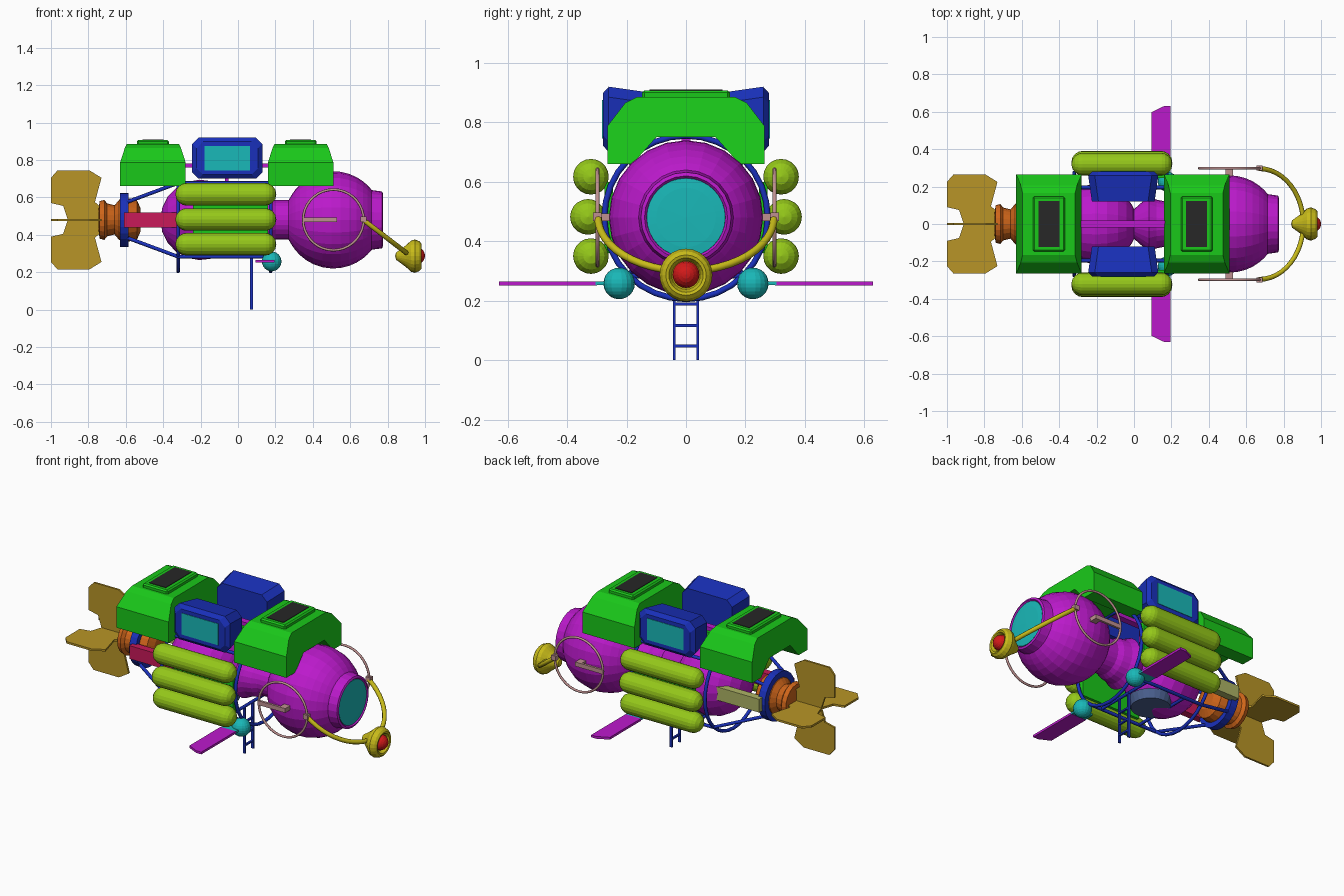
import bpy, bmesh
from math import sin, cos, pi, sqrt, radians
from mathutils import Vector

if "Cube" in bpy.data.objects:
    bpy.data.objects.remove(bpy.data.objects["Cube"])

CZ = 0.48  # height of the hull axis
COL = dict(purple=(.50, .01, .60, 1), green=(.01, .58, .01, 1), blue=(.01, .03, .50, 1),
           lime=(.30, .58, .01, 1), teal=(.01, .48, .48, 1), gold=(.48, .30, .02, 1),
           orange=(.62, .13, .01, 1), yellow=(.58, .50, .01, 1), red=(.65, .01, .01, 1),
           mauve=(.52, .28, .28, 1), crimson=(.58, .01, .10, 1), olive=(.42, .45, .13, 1),
           dark=(.02, .02, .02, 1), slate=(.07, .12, .28, 1))
MATS = {}
for k, c in COL.items():
    MATS[k] = bpy.data.materials.new(k)
    MATS[k].diffuse_color = c


def finish(name, bm, mat):
    bmesh.ops.remove_doubles(bm, verts=bm.verts, dist=1e-5)
    bmesh.ops.recalc_face_normals(bm, faces=bm.faces)
    me = bpy.data.meshes.new(name)
    bm.to_mesh(me)
    bm.free()
    me.materials.append(MATS[mat])
    ob = bpy.data.objects.new(name, me)
    bpy.context.collection.objects.link(ob)
    return ob


def loft(name, loops, mat, cap=True):
    """Skin a list of equal-length point loops."""
    bm = bmesh.new()
    rows = [[bm.verts.new(p) for p in lp] for lp in loops]
    n = len(rows[0])
    for a, b in zip(rows, rows[1:]):
        for i in range(n):
            bm.faces.new((a[i], a[(i + 1) % n], b[(i + 1) % n], b[i]))
    if cap:
        bm.faces.new(rows[0])
        bm.faces.new(rows[-1])
    return finish(name, bm, mat)


def lathe(name, prof, mat, y=0, z=CZ, n=24):
    """Revolve an (x, radius) profile about a line parallel to x."""
    loops = [[(x, y + max(r, 1e-7) * cos(2 * pi * i / n), z + max(r, 1e-7) * sin(2 * pi * i / n))
              for i in range(n)] for x, r in prof]
    return loft(name, loops, mat, cap=prof[0][1] > 0 and prof[-1][1] > 0)


def arc(cx, r, x0, x1, steps):
    """Sphere outline samples between two x positions."""
    out = []
    for i in range(steps + 1):
        x = x0 + (x1 - x0) * (1 - cos(pi * i / steps)) / 2
        out.append((x, sqrt(max(r * r - (x - cx) ** 2, 0))))
    return out


def box(name, lo, hi, mat, bevel=0):
    bm = bmesh.new()
    bmesh.ops.create_cube(bm, size=1)
    for v in bm.verts:
        v.co = Vector([(lo[i] + hi[i]) / 2 + v.co[i] * (hi[i] - lo[i]) for i in range(3)])
    if bevel:
        bmesh.ops.bevel(bm, geom=bm.edges[:], offset=bevel, segments=1, affect='EDGES')
    return finish(name, bm, mat)


def prism(name, pts, d, mat):
    d = Vector(d)
    return loft(name, [[Vector(p) - d / 2 for p in pts], [Vector(p) + d / 2 for p in pts]], mat)


def tube(name, pts, r, mat, closed=False):
    cu = bpy.data.curves.new(name, 'CURVE')
    cu.dimensions = '3D'
    cu.bevel_depth, cu.bevel_resolution, cu.use_fill_caps = r, 2, True
    sp = cu.splines.new('POLY')
    sp.points.add(len(pts) - 1)
    for p, q in zip(sp.points, pts):
        p.co = (*q, 1)
    sp.use_cyclic_u = closed
    cu.materials.append(MATS[mat])
    ob = bpy.data.objects.new(name, cu)
    bpy.context.collection.objects.link(ob)
    return ob


# pressure hull: rear sphere, neck, cockpit sphere and window collar
hull = arc(-.20, .215, -.415, .0, 10) + [(.08, .15), (.12, .13), (.17, .12), (.2, .105), (.27, .105)]
hull += arc(.51, .26, .285, .715, 14) + [(.725, .158), (.77, .152), (.775, .14), (.765, .132), (.765, 0)]
lathe('hull', hull, 'purple')
lathe('cockpit_window', [(.755, .134), (.77, .132), (.773, .1), (.775, 0)], 'teal', n=32)
lathe('belly_window', [(-.2, .0), (-.2, .01), (-.199, 0)], 'slate')
bm = bmesh.new()
bmesh.ops.create_cone(bm, cap_ends=True, segments=24, radius1=.11, radius2=.13, depth=.05)
bmesh.ops.translate(bm, verts=bm.verts, vec=(-.12, 0, .30))
finish('belly_hatch', bm, 'slate')

# saddle-shaped green float packs with vents
for nm, cx in (('rear', -.455), ('front', .335)):
    sec = [(-.265, .66), (-.265, .787), (-.205, .865), (-.165, .885)]
    sec += [(-y, z) for y, z in reversed(sec)]
    sec += [(.18, .66), (.10, .75), (-.10, .75), (-.18, .66)]
    loops = []
    for dx, f in ((-.175, 0), (-.14, 1), (.14, 1), (.175, 0)):
        # end sections are pulled in at the top to make the sloped ends
        loops.append([(cx + (dx if f else dx * (1 - .2 * max(0, (z - .815) / .07))),
                       y, z) if z > .66 else (cx + dx, y, z) for y, z in sec])
    loft(nm + '_float_pack', loops, 'green')
    box(nm + '_vent_rim', (cx - .085, -.148, .875), (cx + .085, .148, .908), 'green', .008)
    box(nm + '_vent', (cx - .056, -.123, .89), (cx + .056, .123, .911), 'dark')

# spine beam between the float packs
box('spine_beam', (-.29, -.02, .76), (.17, .02, .782), 'purple')
box('spine_post', (-.07, -.015, .66), (-.05, .015, .77), 'purple')

# drive pod
lathe('drive_pod', [(-.745, .06), (-.74, .1), (-.715, .107), (-.70, .088), (-.66, .078),
                    (-.635, .108), (-.58, .115), (-.54, .105), (-.52, .06)], 'orange', n=20)

# four tail fins
fin = [(-.72, 0), (-.735, .07), (-.765, .095), (-.73, .225), (-.795, .265), (-.965, .265),
       (-1, .225), (-1, .09), (-.935, .075), (-.91, 0)]
for i in range(4):
    c, s = cos(i * pi / 2), sin(i * pi / 2)
    prism(f'tail_fin_{i}', [(x, r * c, CZ + r * s) for x, r in fin], (0, -.012 * s, .012 * c), 'gold')

# tube frame: hoops, rear collar and longerons
for nm, x in (('rear', -.32), ('front', .175)):
    tube(nm + '_hoop', [(x, .275 * cos(a * pi / 16), CZ + .275 * sin(a * pi / 16))
                        for a in range(32)], .01, 'blue', True)
lathe('rear_collar', [(-.63, .115), (-.63, .145), (-.585, .145), (-.585, .115), (-.63, .115)],
      'blue', n=24).data.validate()
for sy in (-1, 1):
    for sz in (-1, 1):
        tube('longeron', [(-.6, sy * .093, CZ + sz * .093), (-.32, sy * .195, CZ + sz * .197),
                          (.175, sy * .195, CZ + sz * .197)], .010, 'blue')
for x in (-.2, .07):
    tube('cross_bar', [(x, -.195, .283), (x, .195, .283)], .009, 'blue')

# ladder
for y in (-.04, .04):
    box('ladder_rail', (.063, y - .004, 0), (.079, y + .004, .285), 'blue')
for z in (.047, .117, .188):
    box('ladder_rung', (.065, -.04, z - .005), (.077, .04, z + .005), 'blue')

# parts mirrored on both sides
for side, s in (('right', -1), ('left', 1)):
    def sbox(name, lo, hi, mat, bevel=0):
        a, b = sorted((s * lo[1], s * hi[1]))
        return box(f'{side}_{name}', (lo[0], a, lo[2]), (hi[0], b, hi[2]), mat, bevel)

    # light housing with screen on the outer side
    loops = []
    for y, k in ((.12, .02), (.26, 0), (.28, .022)):
        x0, x1, z0, z1, c = -.245 + k, .13 - k, .70 + k, .92 - k, .035
        loops.append([(x, s * y, z) for x, z in
                      ((x0 + c, z0), (x1 - c, z0), (x1, z0 + c), (x1, z1 - c),
                       (x1 - c, z1), (x0 + c, z1), (x0, z1 - c), (x0, z0 + c))])
    loft(side + '_light_housing', loops, 'blue')
    sbox('light_screen', (-.18, .27, .745), (.065, .283, .875), 'teal')

    # gas tanks and their green backing rack
    for i, (y, z) in enumerate(((.32, .617), (.33, .482), (.32, .35))):
        prof = arc(-.275, .06, -.335, -.275, 5) + arc(.145, .06, .145, .205, 5)
        lathe(f'{side}_tank_{i}', prof, 'lime', y=s * y, z=z, n=20)
    sbox('tank_rack', (-.24, .245, .36), (.16, .275, .60), 'green')

    # battery bar beside the drive pod
    sbox('battery_bar', (-.61, .125, .44), (-.22, .17, .52), 'crimson' if s < 0 else 'olive')

    # steering plane on a ball joint
    bm = bmesh.new()
    bmesh.ops.create_uvsphere(bm, u_segments=18, v_segments=12, radius=.053)
    bmesh.ops.translate(bm, verts=bm.verts, vec=(.18, s * .225, .258))
    finish(side + '_plane_joint', bm, 'teal')
    sbox('plane_root', (.095, .24, .252), (.195, .305, .264), 'teal')
    prism(side + '_dive_plane', [(.195, s * .30, .258), (.195, s * .63, .258), (.16, s * .63, .258),
                                 (.093, s * .597, .258), (.093, s * .30, .258)], (0, 0, .014), 'purple')

    # guide ring, mount and clamp
    tube(side + '_guide_ring', [(.51 + .162 * cos(a * pi / 18), s * .298, CZ + .162 * sin(a * pi / 18))
                                for a in range(36)], .007, 'mauve', True)
    sbox('ring_plate', (.345, .291, .468), (.53, .305, .494), 'mauve')
    sbox('ring_bracket', (.49, .24, .468), (.53, .30, .494), 'mauve')
    sbox('ring_clamp', (.655, .285, .468), (.686, .313, .497), 'mauve')

    # curved lamp arm
    arm = [(.67 + .235 * sin(t * pi / 24), s * .296 * cos(t * pi / 24),
            CZ - .18 * sin(t * pi / 24)) for t in range(13)]
    tube(side + '_lamp_arm', arm, .013, 'yellow')

# bell lamp and red bulb
lathe('lamp_bell', [(.84, 0), (.845, .02), (.87, .037), (.9, .06), (.925, .083), (.945, .089), (.97, .08),
                    (.98, .068), (.977, .058), (.955, .048), (.95, 0)], 'yellow', z=.286)
lathe('lamp_bulb', arc(.955, .045, .91, 1.0, 10), 'red', z=.288, n=20)

for m in bpy.data.materials:
    if m.users and not m.is_grease_pencil:
        m.use_nodes = True
        m.node_tree.nodes["Principled BSDF"].inputs["Base Color"].default_value = m.diffuse_color
